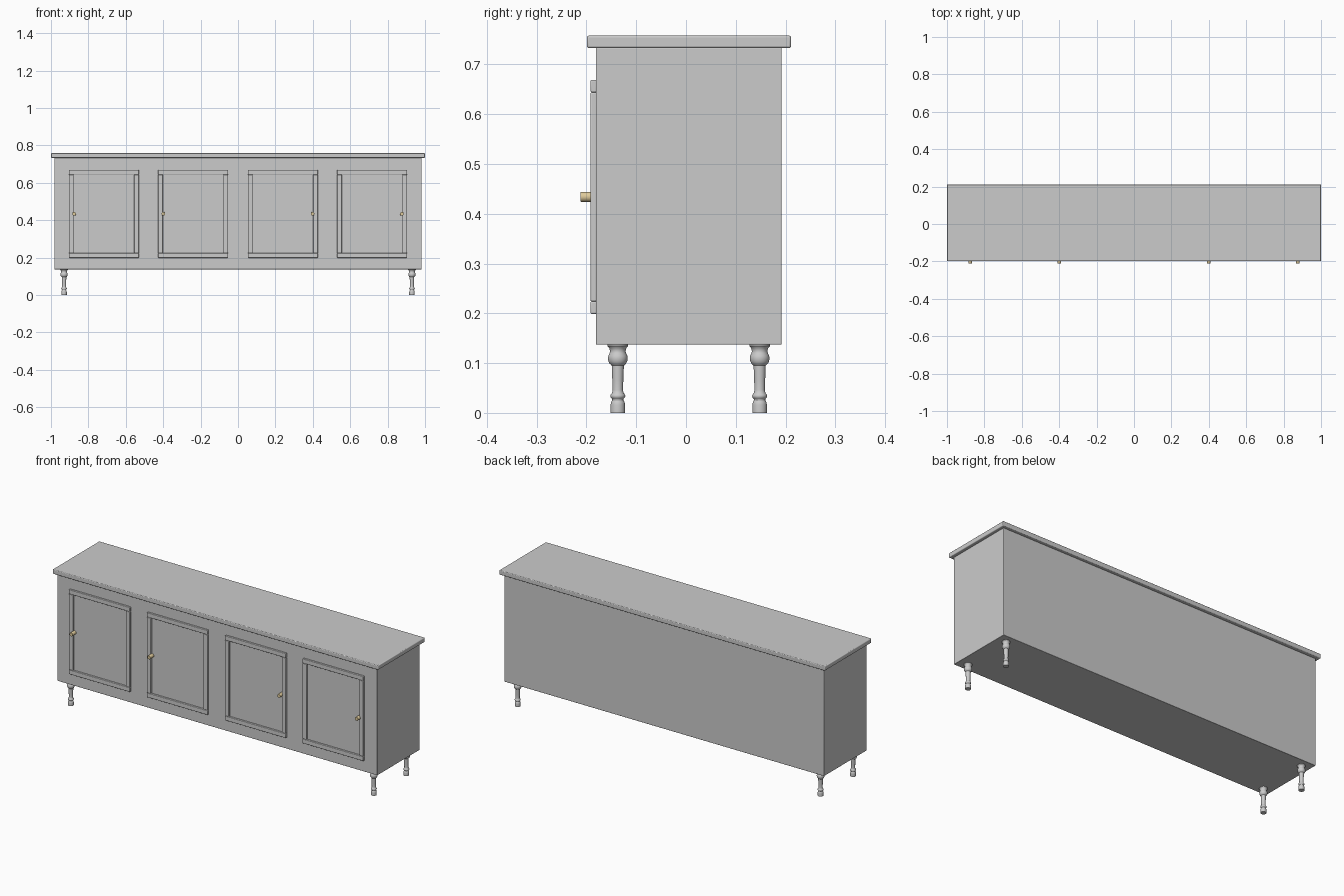
import bpy, bmesh, math

if "Cube" in bpy.data.objects:
    bpy.data.objects.remove(bpy.data.objects["Cube"])

brass = bpy.data.materials.new("brass")
brass.diffuse_color = (0.72, 0.58, 0.32, 1)
brass.use_nodes = True
brass.node_tree.nodes["Principled BSDF"].inputs["Base Color"].default_value = brass.diffuse_color


def box(name, lo, hi, bevel):
    bm = bmesh.new()
    bmesh.ops.create_cube(bm, size=1)
    for v in bm.verts:
        v.co = [(a + b) / 2 + c * (b - a) for a, b, c in zip(lo, hi, v.co)]
    me = bpy.data.meshes.new(name)
    bm.to_mesh(me)
    bm.free()
    ob = bpy.data.objects.new(name, me)
    bpy.context.collection.objects.link(ob)
    mod = ob.modifiers.new("bevel", "BEVEL")
    mod.width = bevel
    mod.segments = 3
    smooth(ob)
    return ob


def smooth(ob):
    bpy.ops.object.select_all(action="DESELECT")
    ob.select_set(True)
    bpy.context.view_layer.objects.active = ob
    bpy.ops.object.shade_smooth_by_angle(angle=math.radians(35))


def turned(name, profile, loc, steps=32):
    # spin a (radius, height) profile about z
    bm = bmesh.new()
    vs = [bm.verts.new((r, 0, z)) for r, z in profile]
    es = [bm.edges.new(p) for p in zip(vs, vs[1:])]
    bmesh.ops.spin(bm, geom=vs + es, axis=(0, 0, 1), cent=(0, 0, 0),
                   angle=math.tau, steps=steps)
    bmesh.ops.remove_doubles(bm, verts=bm.verts, dist=1e-5)
    bmesh.ops.recalc_face_normals(bm, faces=bm.faces)
    me = bpy.data.meshes.new(name)
    bm.to_mesh(me)
    bm.free()
    ob = bpy.data.objects.new(name, me)
    ob.location = loc
    bpy.context.collection.objects.link(ob)
    smooth(ob)
    return ob


# Carcass and overhanging top
box("cabinet_body", (-0.982, -0.181, 0.137), (0.982, 0.192, 0.734), 0.002)
box("cabinet_top", (-1, -0.199, 0.733), (1, 0.211, 0.758), 0.004)

# Door frames (rails full width, stiles between) and knobs
HALF, W, Z0, Z1 = 0.187, 0.025, 0.199, 0.669
FRONT, BACK = -0.192, -0.179
for i, cx in enumerate((-0.717, -0.240, 0.240, 0.717), 1):
    l, r = cx - HALF, cx + HALF
    for part, z in (("bottom", Z0), ("top", Z1 - W)):
        box(f"door_{i}_{part}_rail", (l, FRONT, z), (r, BACK, z + W), 0.003)
    for part, x in (("left", l), ("right", r - W)):
        box(f"door_{i}_{part}_stile", (x, FRONT, Z0 + W),
            (x + W, BACK, Z1 - W), 0.003)
    knob = turned(f"door_{i}_knob",
                  [(0, 0), (0.01, 0), (0.01, 0.031), (0.0095, 0.032), (0, 0.032)],
                  (cx + math.copysign(0.159, cx), -0.180, 0.434))
    knob.rotation_euler.x = math.pi / 2
    knob.data.materials.append(brass)

# Turned legs
leg = [(0, 0), (0.0145, 0), (0.0145, 0.016), (0.0138, 0.021), (0.0112, 0.026),
       (0.0115, 0.028), (0.0145, 0.031), (0.0152, 0.034), (0.0143, 0.037),
       (0.0115, 0.040), (0.0105, 0.046), (0.011, 0.065), (0.0122, 0.095),
       (0.0165, 0.099), (0.019, 0.104), (0.0198, 0.110), (0.019, 0.115),
       (0.0165, 0.120), (0.0155, 0.124), (0.017, 0.130), (0.0205, 0.134),
       (0.0208, 0.138), (0, 0.138)]
for side, x in (("left", -0.93), ("right", 0.93)):
    for end, y in (("front", -0.137), ("back", 0.148)):
        turned(f"{end}_{side}_leg", leg, (x, y, 0))
